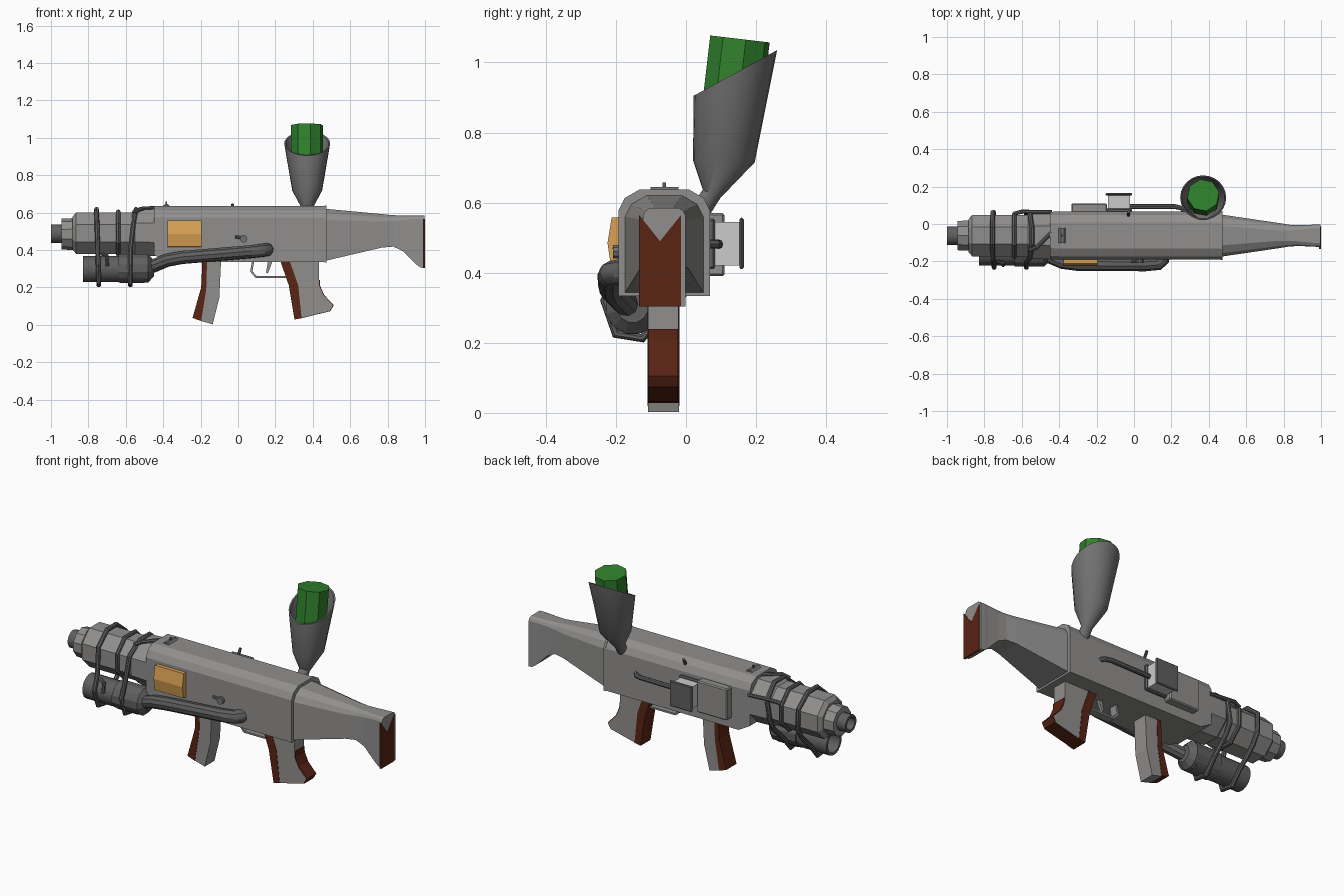
import bpy, bmesh, math
from mathutils import Vector, Matrix

if "Cube" in bpy.data.objects:
    bpy.data.objects.remove(bpy.data.objects["Cube"])

YC = -0.062  # centre line of the gun


def material(name, rgb):
    m = bpy.data.materials.new(name)
    m.diffuse_color = (*rgb, 1)
    m.use_nodes = True
    m.node_tree.nodes["Principled BSDF"].inputs["Base Color"].default_value = m.diffuse_color
    return m


STEEL = material("steel", (0.28, 0.275, 0.27))
BROWN = material("dark_red_wood", (0.1, 0.017, 0.007))
ORANGE = material("orange_panel", (0.7, 0.36, 0.09))
GREEN = material("green_can", (0.03, 0.22, 0.025))
LIGHT = material("light_metal", (0.6, 0.6, 0.59))
DARK = material("dark_metal", (0.115, 0.115, 0.115))
CUP = material("cup_metal", (0.17, 0.17, 0.17))


def add(name, mesh, mat=None, smooth=False):
    bm = bmesh.new()
    bm.from_mesh(mesh)
    bmesh.ops.recalc_face_normals(bm, faces=bm.faces)
    bm.to_mesh(mesh)
    bm.free()
    ob = bpy.data.objects.new(name, mesh)
    bpy.context.collection.objects.link(ob)
    mesh.materials.clear()
    mesh.materials.append(mat or STEEL)
    if smooth:
        bpy.context.view_layer.objects.active = ob
        ob.select_set(True)
        bpy.ops.object.shade_smooth_by_angle(angle=math.radians(35))
        ob.select_set(False)
    return ob


def loft(name, rings, mat=None, smooth=False):
    n = len(rings[0])
    verts = [p for r in rings for p in r]
    faces = [(k * n + i, k * n + (i + 1) % n, (k + 1) * n + (i + 1) % n, (k + 1) * n + i)
             for k in range(len(rings) - 1) for i in range(n)]
    faces += [tuple(range(n)), tuple(range(len(verts) - n, len(verts)))]
    me = bpy.data.meshes.new(name)
    me.from_pydata(verts, [], faces)
    return add(name, me, mat, smooth)


def prism(name, xz, y0, y1, mat=None):
    return loft(name, [[(x, y, z) for x, z in xz] for y in (y0, y1)], mat)


def box(name, x0, x1, y0, y1, z0, z1, mat=None, bevel=0):
    ob = prism(name, [(x0, z0), (x1, z0), (x1, z1), (x0, z1)], y0, y1, mat)
    if bevel:
        b = ob.modifiers.new("bevel", "BEVEL")
        b.width, b.segments = bevel, 1
    return ob


def turned(name, profile, y, z, n, mat=None, smooth=False):
    # profile of (x, radius) turned around an axis along x
    return loft(name, [[(x, y + r * math.cos(2 * math.pi * (i + .5) / n),
                         z + r * math.sin(2 * math.pi * (i + .5) / n)) for i in range(n)]
                       for x, r in profile], mat, smooth)


def pipe(name, pts, r, closed=False, res=2, mat=DARK):
    cu = bpy.data.curves.new(name, "CURVE")
    cu.dimensions = "3D"
    cu.bevel_depth, cu.bevel_resolution, cu.use_fill_caps = r, res, True
    sp = cu.splines.new("POLY")
    sp.points.add(len(pts) - 1)
    for p, co in zip(sp.points, pts):
        p.co = (*co, 1)
    sp.use_cyclic_u = closed
    tmp = bpy.data.objects.new(name + "_path", cu)
    me = bpy.data.meshes.new_from_object(tmp)
    bpy.data.objects.remove(tmp)
    me.shade_smooth()
    return add(name, me, mat, True)


def section(x, w, zb, zt, c):
    half = [(w, zb), (w, zt - c), (w - .3 * c, zt - .4 * c), (w - c, zt)]
    return [(x, YC + y, z) for y, z in half] + [(x, YC - y, z) for y, z in half[::-1]]


# receiver, rear rim and stock
loft("receiver", [section(-.45, .127, .375, .635, .06), section(-.38, .129, .335, .635, .06),
                  section(.47, .129, .335, .635, .06)])
loft("receiver_rim", [section(.462, .131, .333, .637, .06), section(.474, .131, .333, .637, .06)])
loft("stock", [section(x, w, zb, zt, c) for x, w, zb, zt, c in [
    (.47, .112, .343, .62, .06), (.77, .068, .413, .592, .04), (.83, .058, .418, .586, .03),
    (.88, .056, .395, .585, .025), (.95, .058, .325, .585, .02), (.975, .06, .306, .585, .02),
    (.997, .06, .304, .585, .02)]])
loft("butt_plate", [[(x, YC - .012 + y, z) for y, z in
                     [(-.06, .303), (.06, .303), (.06, .565), (0, .49), (-.06, .565)]]
                    for x in (.99, 1.0)], BROWN)

# barrel with stepped, hollow muzzle
turned("barrel_base", [(-.57, .115), (-.55, .132), (-.44, .136)], YC, .493, 8)
turned("barrel", [(-.885, .095), (-.865, .12), (-.5, .12)], YC, .49, 8)
turned("barrel_step", [(-.945, .082), (-.87, .086)], YC, .485, 10)
turned("muzzle", [(-.9, .05), (-1, .05), (-1, .035), (-.93, .035)], YC, .487, 16, DARK, True)

# underslung tube and its feed pipe
turned("lower_tube", [(-.5, .075), (-.63, .075), (-.63, .07), (-.83, .07), (-.83, .055), (-.75, .055)],
       -.152, .298, 16, DARK, True)
turned("tube_rear_collar", [(-.64, .078), (-.48, .078), (-.45, .045)], -.152, .302, 12, DARK)
pipe("feed_pipe", [(-.5, -.155, .295), (-.38, -.205, .345), (-.3, -.215, .36), (.06, -.217, .39),
                   (.13, -.212, .398), (.155, -.19, .402), (.165, -.13, .405)], .036, res=3)

# bands strapping barrel and tube together
HULL = [(-.02, .618), (-.105, .618), (-.185, .55), (-.2, .4), (-.232, .32), (-.2, .225),
        (-.125, .213), (-.07, .28), (.03, .38), (.063, .44), (.063, .55)]
for i, (x, lean) in enumerate([(-.75, -.03), (-.555, .0)]):
    pipe("strap_%d" % i, [(x + lean * (z - .4) + (.03 * max(0, z - .45) / .17 if i else 0) - .02 * i, y, z)
                          for y, z in HULL], .013, True)
pipe("barrel_band", [(-.64, YC + .125 * math.cos(a), .49 + .125 * math.sin(a))
                     for a in [math.pi * (k + .5) / 4 for k in range(8)]], .012, True)
pipe("top_wire", [(-.56, -.14, .6), (-.52, -.125, .62), (-.44, -.045, .625)], .011)
pipe("side_wire", [(-.64, .055, .55), (-.6, .066, .56), (-.44, .063, .55)], .011)
pipe("tube_clip", [(-.73, -.2, .38), (-.7, -.21, .37), (-.7, -.22, .315)], .01)

# front magazine grip, brown along its leading edge
FRONT = [(-.19, .36), (-.197, .2), (-.243, .037)]
MID = [(-.165, .36), (-.17, .19), (-.197, .02)]
BACK = [(-.09, .36), (-.1, .145), (-.135, .003)]
prism("front_grip", MID + BACK[::-1], -.108, -.02)
prism("front_grip_facing", FRONT + MID[::-1], -.11, -.018, BROWN)

# rear grip with brown front strip and brown heel
HEEL = [(.432, .24), (.434, .21), (.455, .16), (.507, .105), (.49, .075)]
prism("rear_grip", [(.27, .36), (.32, .21), (.337, .037)] + HEEL[::-1] + [(.432, .36)], -.108, -.022)
prism("rear_grip_front", [(.22, .36), (.272, .21), (.302, .028), (.34, .036), (.322, .21), (.27, .36)],
      -.11, -.02, BROWN)
prism("rear_grip_heel", [(x + .005, z) for x, z in HEEL] + [(x - .006, z) for x, z in HEEL[::-1]],
      -.107, -.023, BROWN)
prism("rear_grip_base", [(.33, .038), (.33, .033), (.494, .073), (.492, .08)], -.107, -.023, BROWN)

# trigger and guard
prism("trigger_guard", [(.075, .34), (.065, .285), (.095, .25), (.26, .25), (.26, .26), (.1, .26),
                        (.077, .287), (.087, .34)], -.085, -.04)
prism("trigger", [(.16, .34), (.15, .28), (.16, .275), (.185, .34)], -.072, -.055)

# orange side panel
loft("side_panel", [[(x, y, z) for y, z in
                     [(-.18, .415), (-.214, .418), (-.224, .485), (-.212, .558), (-.18, .558)]]
                    for x in (-.378, -.195)], ORANGE)

# selector on the front side
loft("selector_knob", [[(.03 + .02 * math.cos(a), y, .46 + .02 * math.sin(a))
                        for a in [math.pi * k / 5 for k in range(10)]] for y in (-.18, -.208)], CUP)
pipe("selector_lever", [(.03, -.2, .465), (-.015, -.202, .47)], .008, mat=CUP)

# sights
prism("front_sight_base", [(-.41, .63), (-.36, .63), (-.375, .645), (-.39, .645)], YC - .04, YC + .04, CUP)
box("front_sight_post", -.388, -.379, YC - .005, YC + .005, .64, .658, DARK)
pipe("cocking_lever", [(-.03, .03, .59), (-.03, .055, .625), (-.03, .065, .645)], .008)

# equipment on the back side
box("side_block", -.335, -.145, .05, .11, .39, .57, None, .006)
box("box_flange", -.15, -.012, .06, .083, .41, .555, DARK, .006)
box("sight_box", -.14, -.022, .06, .155, .42, .545, LIGHT)
box("box_cover", -.152, -.01, .152, .165, .41, .557, DARK, .005)
pipe("side_rod", [(-.03, .093, .48), (.22, .093, .482), (.255, .085, .482), (.28, .05, .482)], .013)


# funnel with slanted open mouth
def oval(y, z, rx, ry, slope, n=24):
    return [(.37 + rx * math.cos(2 * math.pi * i / n), y + ry * math.sin(2 * math.pi * i / n),
             z + slope * math.sin(2 * math.pi * i / n)) for i in range(n)]


loft("funnel", [oval(.03, .56, .03, .025, -.015), oval(.073, .625, .03, .025, -.012),
                oval(.108, .718, .08, .088, -.003), oval(.141, .97, .123, .119, .065),
                oval(.141, .969, .115, .111, .061), oval(.108, .728, .072, .08, -.003)], CUP, True)

# green canister standing in the funnel
axis = Vector((0, .117, .993))
rot = Matrix.Rotation(-math.asin(.117), 3, "X")
top = Vector((.37, .154, 1.067))
loft("canister", [[tuple(top - axis * d + rot @ Vector((.087 * math.cos(a), .087 * math.sin(a), 0)))
                   for a in [math.pi * (k + .25) / 4 for k in range(8)]] for d in (.22, 0)], GREEN)
